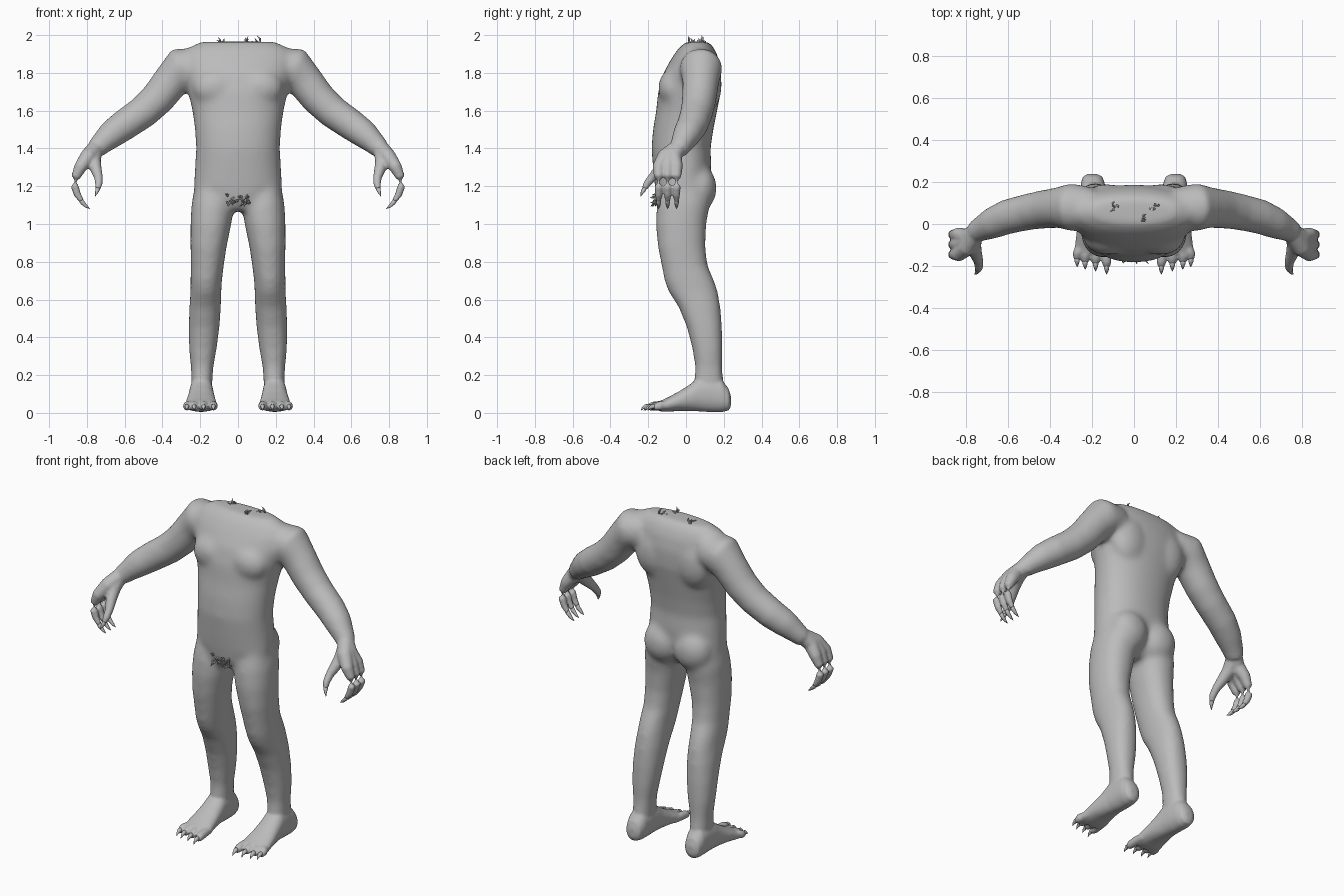
import bpy, bmesh, math, random
from mathutils import Vector, Matrix

random.seed(4)
cube = bpy.data.objects.get("Cube")
if cube:
    bpy.data.objects.remove(cube, do_unlink=True)

skin = bpy.data.materials.new("grey_skin")
skin.use_nodes = True
GREY = (0.5, 0.5, 0.5, 1)
skin.diffuse_color = GREY
skin.node_tree.nodes["Principled BSDF"].inputs["Base Color"].default_value = GREY


def loft(bm, rings):
    """Skin a list of point rings and cap both ends."""
    rows = [[bm.verts.new(p) for p in ring] for ring in rings]
    n = len(rows[0])
    for a, b in zip(rows, rows[1:]):
        for i in range(n):
            j = (i + 1) % n
            bm.faces.new((a[i], a[j], b[j], b[i]))
    bm.faces.new(rows[0][::-1])
    bm.faces.new(rows[-1])


def slab_ring(level, x0, x1, v0, v1, axis, power, n=32):
    """Rounded section at a height (axis z) or at a depth (axis y)."""
    pts = []
    for i in range(n):
        t = 2 * math.pi * i / n
        c, s = math.cos(t), math.sin(t)
        u = (x0 + x1) / 2 + (x1 - x0) / 2 * math.copysign(abs(c) ** (2 / power), c)
        v = (v0 + v1) / 2 + (v1 - v0) / 2 * math.copysign(abs(s) ** (2 / power), s)
        pts.append((u, v, level) if axis == "z" else (u, level, v))
    return pts


def slabs(bm, sections, axis="z", power=2.2):
    loft(bm, [slab_ring(*s, axis, power) for s in sections])


def tube(bm, path, n=12):
    """Round tube through (x, y, z, radius) points."""
    pts = [Vector(p[:3]) for p in path]
    rings = []
    for i, p in enumerate(path):
        d = pts[min(i + 1, len(pts) - 1)] - pts[max(i - 1, 0)]
        q = d.to_track_quat("Z", "Y")
        rings.append([pts[i] + q @ Vector((p[3] * math.cos(a), p[3] * math.sin(a), 0))
                      for a in (2 * math.pi * k / n for k in range(n))])
    loft(bm, rings)


def blob(bm, centre, size):
    m = Matrix.Translation(centre) @ Matrix.Diagonal((*size, 1))
    bmesh.ops.create_uvsphere(bm, u_segments=24, v_segments=16, radius=1, matrix=m)


def mirror(bm, geom=None):
    dup = bmesh.ops.duplicate(bm, geom=geom or bm.verts[:] + bm.edges[:] + bm.faces[:])["geom"]
    verts = [g for g in dup if isinstance(g, bmesh.types.BMVert)]
    bmesh.ops.scale(bm, vec=(-1, 1, 1), verts=verts)


def finish(bm, name):
    bmesh.ops.recalc_face_normals(bm, faces=bm.faces[:])
    mesh = bpy.data.meshes.new(name)
    bm.to_mesh(mesh)
    bm.free()
    mesh.materials.append(skin)
    for f in mesh.polygons:
        f.use_smooth = True
    obj = bpy.data.objects.new(name, mesh)
    bpy.context.collection.objects.link(obj)
    return obj


def blend(obj, voxel, passes):
    """Fuse overlapping volumes into one soft skin and bake the result."""
    r = obj.modifiers.new("fuse", "REMESH")
    r.mode, r.voxel_size, r.use_smooth_shade = "VOXEL", voxel, True
    s = obj.modifiers.new("soften", "SMOOTH")
    s.factor, s.iterations = 0.5, passes
    dg = bpy.context.evaluated_depsgraph_get()
    mesh = bpy.data.meshes.new_from_object(obj.evaluated_get(dg))
    obj.modifiers.clear()
    obj.data = mesh


# Limbs and shoulders, left side then mirrored
bm = bmesh.new()
slabs(bm, [(1.25, .05, .22, -.12, .11), (1.1, .02, .247, -.155, .125),
           (1.0, .035, .252, -.16, .108), (.88, .06, .252, -.15, .103),
           (.78, .075, .25, -.13, .115), (.7, .085, .252, -.115, .15),
           (.64, .088, .252, -.092, .17), (.56, .09, .258, -.04, .183),
           (.45, .098, .262, .005, .192), (.34, .112, .26, .033, .195),
           (.24, .13, .25, .048, .193), (.16, .135, .248, .04, .2),
           (.08, .14, .25, .04, .21)])
tube(bm, [(.2, .075, 1.83, .1), (.3, .08, 1.825, .115), (.355, .078, 1.755, .098),
          (.425, .07, 1.665, .093), (.5, .058, 1.595, .088), (.6, .035, 1.525, .084),
          (.67, .005, 1.475, .077), (.73, -.025, 1.42, .06), (.765, -.045, 1.385, .053)], 24)
blob(bm, (.1, .075, 1.19), (.115, .088, .12))      # buttock
blob(bm, (.12, -.07, 1.72), (.12, .078, .1))       # chest muscle
blob(bm, (.13, .11, 1.74), (.12, .08, .15))        # shoulder blade
mirror(bm)

# Torso
slabs(bm, [(1.07, -.1, .1, -.12, .06), (1.13, -.2, .2, -.155, .1),
           (1.2, -.235, .235, -.165, .125), (1.3, -.228, .228, -.175, .135),
           (1.4, -.222, .222, -.183, .13), (1.5, -.228, .228, -.175, .145),
           (1.6, -.242, .242, -.158, .165), (1.7, -.265, .265, -.148, .185),
           (1.8, -.29, .29, -.12, .187), (1.88, -.3, .3, -.075, .172),
           (1.93, -.27, .27, -.04, .15), (1.965, -.2, .2, 0, .12)])
body = finish(bm, "body")
blend(body, .014, 16)

# Palms, digits and feet, fused on in a finer pass
bm = bmesh.new()
FINGERS = (-.145, -.097, -.05)
TOES = ((.135, .13, -.205), (.178, .182, -.19), (.218, .232, -.182), (.253, .27, -.17))
for y in FINGERS:
    mid = (y - .06) / 2
    tube(bm, [(.75, -.04, 1.405, .045), (.795, mid - .01, 1.355, .043), (.835, y, 1.3, .034),
              (.858, y, 1.25, .025), (.865, y, 1.2, .022), (.85, y, 1.155, .019),
              (.828, y, 1.122, .014)])
tube(bm, [(.76, -.05, 1.395, .045), (.765, -.1, 1.335, .04), (.75, -.145, 1.285, .03),
          (.738, -.18, 1.245, .023), (.737, -.207, 1.212, .02), (.742, -.222, 1.185, .014)])
slabs(bm, [(.238, .175, .22, .035, .09), (.225, .15, .243, .012, .13),
           (.19, .138, .253, .004, .175), (.13, .133, .255, .004, .2),
           (.07, .13, .258, .008, .19), (.02, .125, .264, .01, .15),
           (-.04, .118, .273, .01, .112), (-.1, .11, .28, .006, .08),
           (-.14, .112, .276, .008, .062)], "y")
for x, tx, ty in TOES:
    tube(bm, [(x, -.08, .04, .022), ((x + tx) / 2, -.13, .04, .025),
              (tx, ty + .028, .036, .024), (tx, ty, .028, .016)])
mirror(bm)
bm.from_mesh(body.data)
bpy.data.objects.remove(body, do_unlink=True)
body = finish(bm, "body")
blend(body, .0075, 4)

# Claws
bm = bmesh.new()
for y in FINGERS:
    tube(bm, [(.84, y, 1.14, .012), (.823, y, 1.113, .012), (.803, y, 1.093, .008),
              (.784, y, 1.08, .001)], 8)
tube(bm, [(.739, -.213, 1.2, .012), (.744, -.224, 1.18, .012), (.75, -.234, 1.163, .007),
          (.757, -.239, 1.146, .001)], 8)
for _, x, y in TOES:
    tube(bm, [(x, y + .015, .036, .013), (x, y - .008, .034, .012), (x, y - .025, .024, .006),
              (x, y - .034, .012, .001)], 8)
mirror(bm)
finish(bm, "claws")


# Small ragged tufts
def tuft(name, spots, count, spread, lean):
    bm = bmesh.new()
    for spot in spots:
        for _ in range(count):
            p = Vector(spot) + Vector([random.uniform(-w, w) for w in spread])
            d = Vector(lean) + Vector([random.uniform(-.018, .018) for _ in range(3)])
            side = Vector((random.uniform(-.012, .012), 0, .004))
            tube(bm, [(*p, .005), (*(p + d * .5 + side), .005), (*(p + d), .001)], 5)
    finish(bm, name)


tuft("neck_tufts", [(-.09, .085, 1.955), (.05, .025, 1.955), (.1, .085, 1.955)], 5,
     (.02, .012, .003), (0, 0, .022))
tuft("groin_tuft", [(0, -.155, 1.13)], 26, (.065, .006, .022), (0, -.014, -.008))
